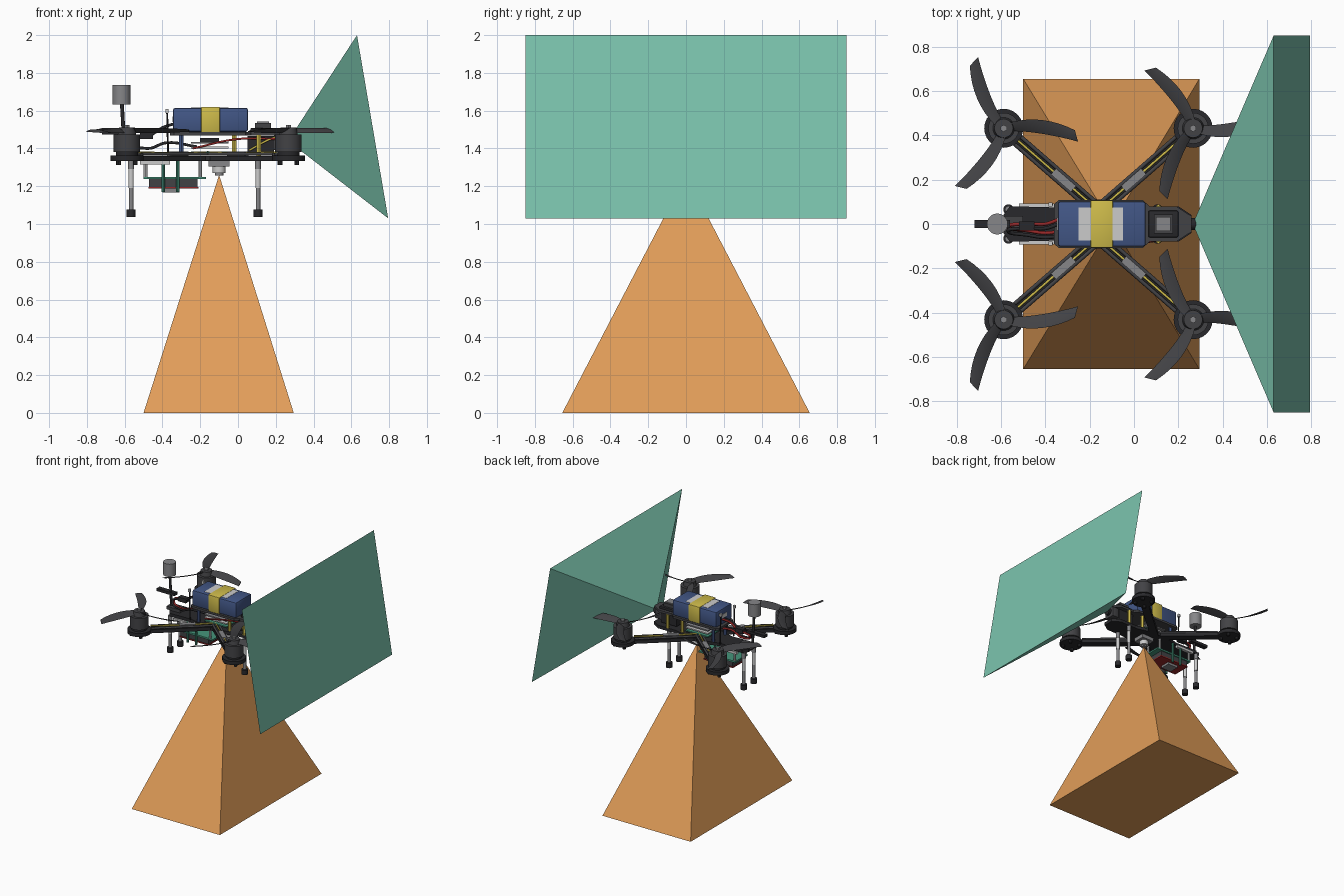
import bpy
import bmesh
from math import radians, sin, cos, pi
from mathutils import Vector

default_cube = bpy.data.objects.get("Cube")
if default_cube:
    bpy.data.objects.remove(default_cube, do_unlink=True)


def material(name, red, green, blue):
    mat = bpy.data.materials.new(name)
    mat.use_nodes = True
    colour = (red, green, blue, 1)
    mat.diffuse_color = colour
    mat.node_tree.nodes["Principled BSDF"].inputs["Base Color"].default_value = colour
    return mat


orange = material("orange", .76, .34, .1)
teal = material("teal", .2, .55, .42)
charcoal = material("charcoal", .055, .055, .06)
black = material("black", .022, .022, .025)
navy = material("battery blue", .055, .095, .24)
yellow = material("yellow", .62, .5, .07)
pale = material("pale grey", .6, .6, .6)
grey = material("mid grey", .24, .24, .25)
red = material("red", .3, .02, .02)
green = material("circuit green", .06, .3, .2)


def finish(name, bm, mat, smooth=False):
    bmesh.ops.recalc_face_normals(bm, faces=bm.faces)
    mesh = bpy.data.meshes.new(name)
    bm.to_mesh(mesh)
    bm.free()
    mesh.materials.append(mat)
    obj = bpy.data.objects.new(name, mesh)
    bpy.context.collection.objects.link(obj)
    if smooth:
        bpy.ops.object.select_all(action="DESELECT")
        obj.select_set(True)
        bpy.context.view_layer.objects.active = obj
        bpy.ops.object.shade_smooth_by_angle(angle=radians(40))
    return obj


def box(name, xs, ys, zs, mat, bevel=0):
    """Box from its low and high limit on each axis."""
    bm = bmesh.new()
    bmesh.ops.create_cube(bm, size=1)
    for vert in bm.verts:
        vert.co = [(lim[0] + lim[1]) / 2 + c * (lim[1] - lim[0])
                   for lim, c in zip((xs, ys, zs), vert.co)]
    if bevel:
        bmesh.ops.bevel(bm, geom=bm.edges[:], offset=bevel, segments=2,
                        profile=.5, affect="EDGES")
    return finish(name, bm, mat, bevel > 0)


def rod(name, start, end, radius, mat, sides=16, tip=None):
    """Cylinder or cone between two points."""
    start, end = Vector(start), Vector(end)
    axis = end - start
    bm = bmesh.new()
    bmesh.ops.create_cone(bm, cap_ends=True, segments=sides, radius1=radius,
                          radius2=radius if tip is None else tip, depth=axis.length)
    turn = axis.to_track_quat("Z", "Y")
    for vert in bm.verts:
        vert.co = turn @ vert.co + (start + end) / 2
    return finish(name, bm, mat, True)


def plate(name, half, bottom, top, mat):
    """Plate from one half outline, mirrored across y."""
    bm = bmesh.new()
    outline = half + [(x, -y) for x, y in reversed(half)]
    face = bm.faces.new([bm.verts.new((x, y, bottom)) for x, y in outline])
    made = bmesh.ops.extrude_face_region(bm, geom=[face])["geom"]
    bmesh.ops.translate(bm, vec=(0, 0, top - bottom),
                        verts=[g for g in made if isinstance(g, bmesh.types.BMVert)])
    return finish(name, bm, mat)


def wire(name, points, radius, mat):
    curve = bpy.data.curves.new(name, "CURVE")
    curve.dimensions = "3D"
    curve.bevel_depth = radius
    curve.bevel_resolution = 1
    curve.resolution_u = 6
    spline = curve.splines.new("BEZIER")
    spline.bezier_points.add(len(points) - 1)
    for knot, point in zip(spline.bezier_points, points):
        knot.co = point
        knot.handle_left_type = knot.handle_right_type = "AUTO"
    curve.materials.append(mat)
    obj = bpy.data.objects.new(name, curve)
    bpy.context.collection.objects.link(obj)


def view_cone(name, apex, base, mat):
    """Four-sided pyramid with a closed base."""
    bm = bmesh.new()
    peak = bm.verts.new(apex)
    ring = [bm.verts.new(p) for p in base]
    bm.faces.new(ring)
    for i in range(4):
        bm.faces.new((peak, ring[i], ring[i - 1]))
    finish(name, bm, mat)


def propeller(name, centre, spin):
    """Three swept, pitched blades; spin mirrors the sweep."""
    bm = bmesh.new()
    steps = 8
    for blade in range(3):
        rings = []
        for i in range(steps + 1):
            t = i / steps
            reach = .03 + .3 * t
            angle = radians(120 * blade + spin * (12 - 18 * t ** .8))
            chord = .036 + .034 * sin(pi * min(1, t * .75 + .1))
            pitch = radians(32 - 18 * t)
            out = Vector((cos(angle), sin(angle), 0))
            side = Vector((-out.y, out.x, 0)) * spin
            ring = []
            for across, lift in ((-.5, 0), (0, .005), (.5, 0), (0, -.003)):
                ring.append(bm.verts.new(
                    Vector(centre) + out * (reach - across * .02 * t)
                    + side * across * chord * cos(pitch)
                    + Vector((0, 0, across * chord * sin(pitch) + lift))))
            rings.append(ring)
        for a, b in zip(rings, rings[1:]):
            for k in range(4):
                bm.faces.new((a[k - 1], a[k], b[k], b[k - 1]))
        bm.faces.new(rings[0])
        bm.faces.new(rings[-1])
    finish(name, bm, charcoal, True)


# Camera coverage pyramids
view_cone("ground_view_pyramid", (-.1, 0, 1.26),
          [(-.5, -.655, 0), (.295, -.655, 0), (.295, .655, 0), (-.5, .655, 0)], orange)
view_cone("forward_view_pyramid", (.265, 0, 1.44),
          [(.63, -.85, 2), (.63, .85, 2), (.795, .85, 1.03), (.795, -.85, 1.03)], teal)

# Frame plates
plate("lower_plate", [(-.59, .04), (-.56, .08), (-.36, .075), (-.24, .11),
                      (-.08, .11), (.04, .08), (.2, .08), (.26, .04)], 1.335, 1.36, black)
plate("top_plate", [(-.36, .09), (-.34, .108), (.04, .108), (.07, .08),
                    (.19, .08), (.26, .035)], 1.468, 1.486, charcoal)

# Arms, motors and propellers
for end, motor_x in (("rear", -.588), ("front", .267)):
    for side, sign in (("left", 1), ("right", -1)):
        label = f"{end}_{side}"
        hub = Vector((motor_x, sign * .432, 0))
        root = Vector((-.16, sign * .06, 0))
        along = (hub - root).normalized()
        across = Vector((-along.y, along.x, 0))

        def arm_point(t, offset, z):
            return root.lerp(hub, t) + across * offset + Vector((0, 0, z))

        arm = box(label + "_arm", (0, (hub - root).length), (-.03, .03), (1.333, 1.361), black)
        arm.location = root
        arm.rotation_euler.z = along.to_track_quat("X", "Z").to_euler().z
        for offset in (-.022, .022):
            wire(label + "_arm_rail", [arm_point(0, offset, 1.37), arm_point(.85, offset, 1.37)],
                 .009, charcoal)
        wire(label + "_motor_lead", [arm_point(t, 0, z) for t, z in
                                     ((0, 1.38), (.4, 1.375), (.85, 1.38))], .006, yellow)
        speed = box(label + "_speed_controller", (.15, .27), (-.018, .018), (1.36, 1.385), grey)
        speed.location, speed.rotation_euler = arm.location, arm.rotation_euler

        def level(z):
            return hub + Vector((0, 0, z))

        rod(label + "_motor_mount", level(1.333), level(1.362), .088, black, 24)
        rod(label + "_motor_base", level(1.362), level(1.385), .058, black, 24)
        rod(label + "_motor_bell", level(1.38), level(1.475), .07, charcoal, 32)
        rod(label + "_propeller_hub", level(1.47), level(1.51), .05, charcoal, 24, .042)
        rod(label + "_propeller_nut", level(1.51), level(1.525), .016, grey, 6)
        propeller(label + "_propeller", level(1.495), sign if end == "rear" else -sign)
        for i in range(4):
            turn = pi / 4 + i * pi / 2
            foot = hub + Vector((cos(turn), sin(turn), 0)) * .062
            rod(label + "_mount_screw", foot + Vector((0, 0, 1.312)),
                foot + Vector((0, 0, 1.335)), .013, black, 8)

# Landing legs and standoffs
for sign in (-1, 1):
    for x in (-.566, .106):
        y = sign * .065
        rod("leg_collar", (x, y, 1.29), (x, y, 1.335), .016, grey)
        rod("leg_shaft", (x, y, 1.07), (x, y, 1.31), .012, grey)
        rod("leg_sleeve", (x, y, 1.19), (x, y, 1.29), .014, pale)
        rod("leg_foot", (x, y, 1.038), (x, y, 1.078), .024, black, 20)
    for x, mat in ((-.3, navy), (-.02, yellow), (.11, yellow)):
        rod("standoff", (x, sign * .075, 1.36), (x, sign * .075, 1.47), .013, mat, 6)

# Battery, label and strap
box("battery", (-.344, .053), (-.102, .102), (1.488, 1.615), navy, .012)
box("battery_label", (-.25, -.05), (-.075, .075), (1.612, 1.617), pale)
box("battery_strap", (-.196, -.095), (-.107, .107), (1.484, 1.62), yellow, .006)
box("battery_end_label", (-.347, -.343), (-.03, .03), (1.54, 1.57), pale)

# Electronics stack
for z, mat in ((1.375, green), (1.4, pale), (1.425, grey)):
    box("flight_board", (-.25, -.05), (-.075, .075), (z, z + .01), mat)
box("processor_block", (-.2, -.1), (-.045, .045), (1.43, 1.455), black)
box("front_electronics", (.05, .19), (-.05, .05), (1.375, 1.465), black)

# Nose sensor and forward camera
box("sensor_base", (.065, .2), (-.06, .06), (1.486, 1.508), black, .006)
box("sensor_housing", (.09, .175), (-.042, .042), (1.508, 1.535), charcoal)
box("sensor_cap", (.1, .165), (-.032, .032), (1.533, 1.543), grey)
box("camera_body", (.19, .25), (-.045, .045), (1.39, 1.48), charcoal, .006)
rod("camera_lens", (.245, 0, 1.44), (.275, 0, 1.435), .028, black, 20)
wire("camera_cable", [(.2, -.05, 1.46), (.15, -.07, 1.44), (.06, -.06, 1.39)], .006, yellow)

# Downward camera
box("ground_camera_mount", (-.155, -.045), (-.05, .05), (1.305, 1.335), grey)
rod("ground_camera_barrel", (-.1, 0, 1.27), (-.1, 0, 1.31), .034, pale, 24)
rod("ground_camera_lens", (-.1, 0, 1.258), (-.1, 0, 1.275), .022, grey, 24)

# Tail mast and satellite antenna
box("mast_foot", (-.62, -.5), (-.035, .035), (1.36, 1.385), charcoal)
rod("antenna_mast", (-.6, 0, 1.38), (-.615, 0, 1.64), .01, black)
box("tail_bar", (-.72, -.56), (-.019, .019), (1.475, 1.497), black)
antenna = rod("antenna_cap", (-.617, 0, 1.632), (-.617, 0, 1.735), .047, grey, 32)
for sign in (-1, 1):
    y = sign * .088
    rod("whip_antenna", (-.37, y, 1.36), (-.375, y, 1.59), .005, black, 8)
    box("whip_tip", (-.385, -.367), (y - .009, y + .009), (1.588, 1.61), pale)

# Battery connector and leads
box("power_connector", (-.52, -.45), (-.03, .012), (1.45, 1.485), black)
for y, mat in ((0, red), (-.02, black)):
    wire("battery_lead", [(-.34, y + .02, 1.53), (-.4, y, 1.51), (-.46, y, 1.47)], .008, mat)
    wire("power_lead", [(-.51, y, 1.465), (-.57, y - .01, 1.44), (-.48, y - .03, 1.4),
                        (-.38, y - .04, 1.43), (-.22, y, 1.41)], .008, mat)
wire("signal_lead", [(-.24, -.08, 1.4), (0, -.085, 1.45), (.2, -.06, 1.45)], .006, red)

# Underslung computer
for sign in (-1, 1):
    box("tray_rail", (-.52, -.36), (sign * .08 - .012, sign * .08 + .012), (1.315, 1.335), pale)
    for x in (-.49, -.2):
        rod("tray_post", (x, sign * .07, 1.24), (x, sign * .07, 1.335), .01, pale, 8)
    for x in (-.395, -.32):
        rod("tray_strap", (x, sign * .083, 1.17), (x, sign * .083, 1.335), .009, green, 8)
box("tray_board", (-.5, -.17), (-.08, .08), (1.237, 1.25), green)
box("computer_case", (-.47, -.215), (-.07, .07), (1.195, 1.237), charcoal)
box("computer_base", (-.475, -.21), (-.075, .075), (1.187, 1.196), red)
box("computer_fin", (-.4, -.31), (-.04, .04), (1.168, 1.188), grey)
